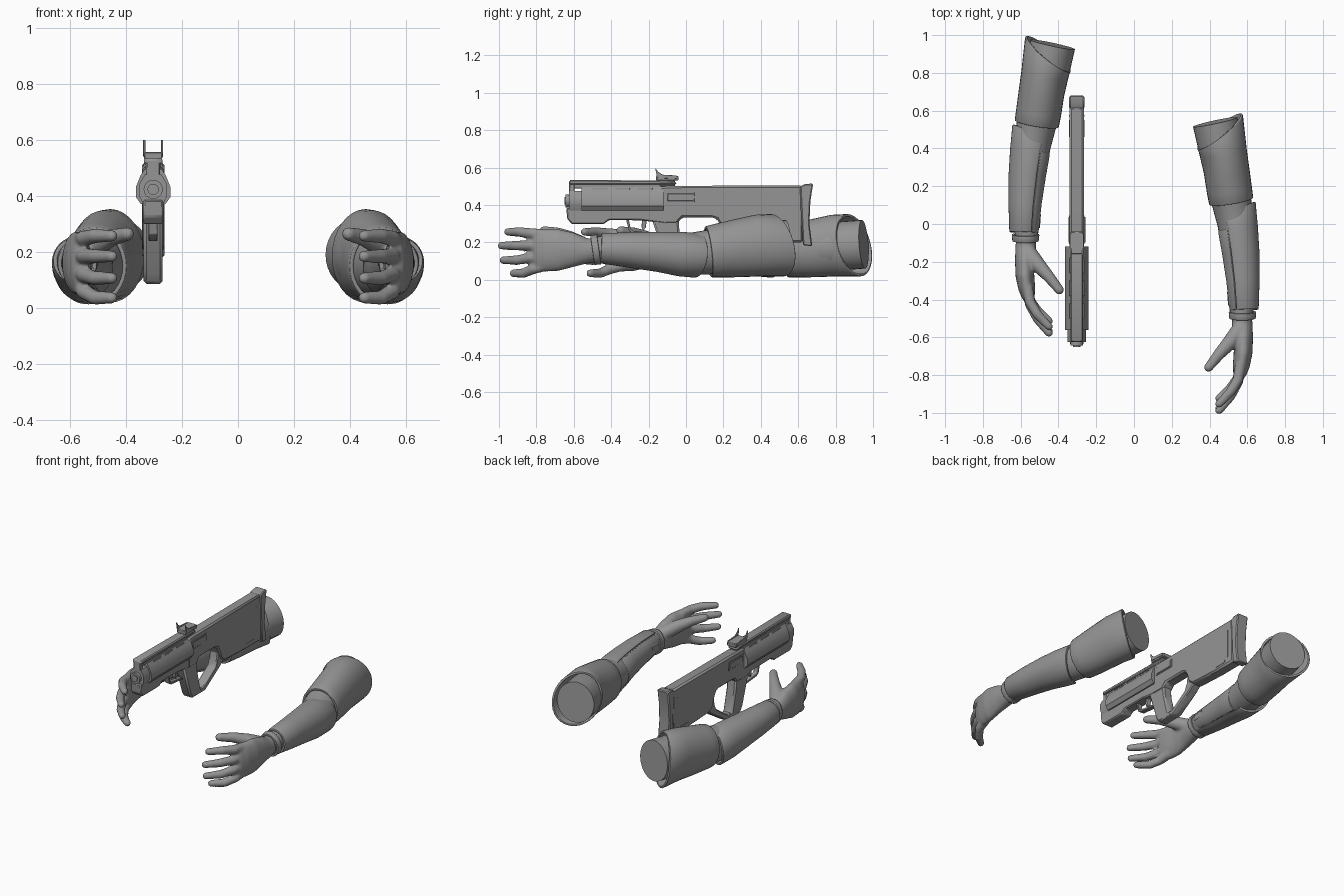
import bpy, bmesh, math
from mathutils import Vector

cube = bpy.data.objects.get("Cube")
if cube:
    bpy.data.objects.remove(cube)

grey = bpy.data.materials.new("plain grey")
grey.use_nodes = True
grey.diffuse_color = (0.3, 0.3, 0.3, 1)
grey.node_tree.nodes["Principled BSDF"].inputs["Base Color"].default_value = (0.3, 0.3, 0.3, 1)
made = []


def finish(name, bm):
    bmesh.ops.recalc_face_normals(bm, faces=bm.faces)
    mesh = bpy.data.meshes.new(name)
    bm.to_mesh(mesh)
    bm.free()
    mesh.materials.append(grey)
    ob = bpy.data.objects.new(name, mesh)
    bpy.context.collection.objects.link(ob)
    made.append(ob)
    return ob


def loft(bm, side, stations, a0=0, a1=360, n=24, start=None):
    """Elliptical rings along a path; a partial angle range leaves an open shell."""
    full = a1 - a0 >= 360
    count = n if full else n + 1
    pts = [Vector(s[:3]) for s in stations]
    rings = []
    for i, (p, s) in enumerate(zip(pts, stations)):
        t = (pts[min(i + 1, len(pts) - 1)] - pts[max(i - 1, 0)]).normalized()
        across = Vector((-t.y, t.x, 0)).normalized()
        up = across.cross(t).normalized()
        if up.z < 0:
            up = -up
        ring = []
        for k in range(count):
            a = math.radians(a0 + (a1 - a0) * k / n)
            q = p + across * s[3] * math.cos(a) + up * s[4] * math.sin(a)
            if start and i == 0:
                q.y += start(a)
            # the right arm is the mirrored left arm, set further back
            ring.append(bm.verts.new((q.x * side, q.y + (0.41 if side < 0 else 0), q.z)))
        rings.append(ring)
    for r, s in zip(rings, rings[1:]):
        for k in range(n):
            j = (k + 1) % count
            bm.faces.new((r[k], r[j], s[j], s[k]))
    if full:
        bm.faces.new(rings[0])
        bm.faces.new(rings[-1])


def shell(name, side, stations, a0, a1, start=None, thick=0.014):
    bm = bmesh.new()
    loft(bm, side, stations, a0, a1, 32, start)
    if a1 - a0 >= 360:
        caps = [f for f in bm.faces if len(f.verts) > 4]
        bmesh.ops.delete(bm, geom=caps, context='FACES_ONLY')
    ob = finish(name, bm)
    mod = ob.modifiers.new("thickness", 'SOLIDIFY')
    mod.thickness, mod.offset = thick, 0
    mod = ob.modifiers.new("edge", 'BEVEL')
    mod.width, mod.segments, mod.limit_method = 0.003, 2, 'ANGLE'


def arm(label, side):
    # under sleeve
    bm = bmesh.new()
    loft(bm, side, [(.43, .54, .19, .12, .13), (.46, .4, .18, .118, .13), (.49, .25, .165, .113, .125),
                    (.52, .1, .145, .104, .118), (.54, 0, .14, .098, .108), (.56, -.2, .155, .084, .088),
                    (.57, -.4, .165, .066, .074), (.57, -.5, .16, .058, .068)], n=32)
    finish(label + "_sleeve", bm)
    # upper arm guard, longer on the outside
    shell(label + "_upper_guard", side,
          [(.455, .46, .185, .118, .16), (.475, .38, .183, .116, .158), (.492, .27, .168, .114, .148),
           (.505, .18, .157, .113, .138), (.515, .12, .15, .111, .13)], 0, 360,
          lambda a: .03 + .06 * math.cos(a) - .03 * math.sin(a))
    # forearm guard and its inner panel
    fore = [(.535, .06, .13, .103, .112), (.548, -.03, .138, .102, .112), (.562, -.15, .15, .095, .1),
            (.574, -.3, .16, .084, .088), (.58, -.455, .168, .073, .073)]
    shell(label + "_forearm_guard", side, fore, -122, 118, lambda a: .04 * math.cos(a))
    shell(label + "_inner_panel", side, [(x, y, z, a - .004, b - .004) for x, y, z, a, b in fore[1:]],
          122, 234, None, .01)
    # wrist cuff
    shell(label + "_cuff", side, [(.574, -.465, .163, .066, .074), (.574, -.5, .158, .063, .072)], 0, 360)
    # hand: palm, thumb and fingers fused together
    bm = bmesh.new()
    loft(bm, side, [(.57, -.46, .16, .05, .06), (.573, -.53, .155, .055, .068), (.578, -.6, .16, .052, .092),
                    (.578, -.68, .16, .05, .112), (.568, -.75, .157, .045, .114), (.558, -.8, .155, .034, .105),
                    (.55, -.82, .155, .015, .09)])
    digits = [[(.56, -.56, .19), (.505, -.63, .225), (.45, -.69, .25), (.39, -.765, .264)]]
    for z0, z1, tip in [(.24, .256, -.955), (.185, .183, -.99), (.13, .105, -.98), (.08, .035, -.925)]:
        run = tip + .77
        digits.append([(.565, -.74, z0), (.55, -.77 + run * .3, (z0 + z1) / 2),
                       (.51, -.77 + run * .65, z1), (.448, tip, z1)])
    for i, path in enumerate(digits):
        radii = (.045, .04, .031, .024) if i == 0 else (.03, .028, .026, .021)
        st = [(*p, r, r) for p, r in zip(path, radii)]
        end = Vector(path[-1])
        d = (end - Vector(path[-2])).normalized()
        st += [(*(end + d * .011), .016, .016), (*(end + d * .017), .006, .006)]
        loft(bm, side, st, n=16)
    ob = finish(label + "_hand", bm)
    mod = ob.modifiers.new("fuse", 'REMESH')
    mod.mode, mod.voxel_size, mod.use_smooth_shade = 'VOXEL', 0.008, True
    mod = ob.modifiers.new("soften", 'SMOOTH')
    mod.factor, mod.iterations = 0.5, 5
    # strap clip inside the wrist
    bm = bmesh.new()
    loft(bm, side, [(.507, -.36, .17, .014, .03), (.512, -.43, .17, .014, .025)], n=8)
    finish(label + "_strap_clip", bm)


arm("left", 1)
arm("right", -1)

GX = -.303


def prism(name, pts, half, bevel=.006, x=0):
    """Side outline (y, z) extruded across the width."""
    bm = bmesh.new()
    face = bm.faces.new([bm.verts.new((GX + x - half, y, z)) for y, z in pts])
    out = bmesh.ops.extrude_face_region(bm, geom=[face])
    new = [v for v in out["geom"] if isinstance(v, bmesh.types.BMVert)]
    bmesh.ops.translate(bm, verts=new, vec=(2 * half, 0, 0))
    ob = finish(name, bm)
    if bevel:
        mod = ob.modifiers.new("edge", 'BEVEL')
        mod.width, mod.segments, mod.limit_method = bevel, 1, 'ANGLE'
    return ob


def box(name, y0, y1, z0, z1, half, bevel=.004, x=0):
    return prism(name, [(y0, z0), (y1, z0), (y1, z1), (y0, z1)], half, bevel, x)


def bar(name, section, y0, y1):
    """Front outline (x, z) extruded along the barrel."""
    bm = bmesh.new()
    rings = [[bm.verts.new((GX + x, y, z)) for x, z in section] for y in (y0, y1)]
    n = len(section)
    for k in range(n):
        j = (k + 1) % n
        bm.faces.new((rings[0][k], rings[0][j], rings[1][j], rings[1][k]))
    for r in rings:
        bm.faces.new(r)
    return finish(name, bm)


def mirrored(half):
    return half + [(-x, z) for x, z in reversed(half)]


# receiver, stock and thumbhole frame
prism("receiver_stock", [(-.14, .495), (-.1, .502), (.62, .505), (.625, .2), (.45, .2), (.24, .21), (.2, .24),
                         (.185, .29), (.165, .325), (.14, .333), (-.02, .333), (-.05, .3), (-.14, .3)], .038, .01)
prism("butt_plate", [(.61, .5), (.635, .512), (.68, .515), (.665, .42), (.66, .3), (.675, .18), (.625, .185)], .04)
prism("grip", [(-.185, .33), (-.04, .33), (-.035, .26), (0, .12), (.035, .085), (-.09, .085), (-.115, .12)], .034, .01)
prism("thumbhole_strut", [(.18, .29), (.24, .215), (.2, .18), (.05, .085), (-.03, .085), (-.02, .12),
                          (.03, .115), (.155, .2), (.172, .24)], .03)
# trigger and its guard
prism("trigger", [(-.235, .32), (-.21, .32), (-.215, .28), (-.23, .262), (-.238, .285)], .012, .002)
prism("trigger_guard", [(-.32, .32), (-.305, .32), (-.295, .27), (-.28, .262), (-.17, .25),
                        (-.17, .237), (-.285, .248), (-.305, .262)], .016, .002)

# fore end, nose and barrel
bar("fore_end", mirrored([(.03, .495), (.046, .47), (.062, .43), (.062, .395), (.044, .37)]), -.56, -.12)
bar("nose", mirrored([(.03, .475), (.05, .44), (.05, .4), (.036, .37)]), -.625, -.55)
prism("fore_end_base", [(-.64, .385), (-.1, .385), (-.1, .3), (-.24, .318), (-.41, .32), (-.44, .298),
                        (-.61, .298), (-.635, .325)], .036)
for name, r, y0, y1 in [("barrel", .034, -.643, -.5), ("muzzle", .02, -.65, -.6)]:
    bar(name, [(r * math.cos(k * math.pi / 10), .422 + r * math.sin(k * math.pi / 10)) for k in range(20)], y0, y1)
# raised top rail with its base
box("rail_base", -.61, -.06, .488, .515, .022)
prism("top_rail", [(-.625, .51), (-.05, .51), (-.05, .522), (-.1, .53), (-.615, .535), (-.625, .53)], .033)
box("front_post", -.625, -.595, .45, .52, .025)

# side details on both faces
for s in (-1, 1):
    box("port_frame", -.105, .045, .415, .468, .003, .001, s * .039)
    box("port_cover", -.098, .038, .422, .461, .003, .001, s * .042)
    box("stock_panel", .57, .578, .25, .44, .002, 0, s * .038)
    box("stock_slot", .46, .55, .222, .238, .002, 0, s * .038)
    for k in range(3):
        y = -.5 + k * .12
        box("vent", y, y + .08, .482, .492, .003, .001, s * .036)
    # sight ears
    prism("sight_ear", [(-.155, .545), (-.165, .6), (-.15, .578), (-.125, .562), (-.05, .558), (-.05, .54)],
          .004, .001, s * .032)
box("sight_base", -.16, -.04, .53, .556, .033)
box("sight_mount", -.14, -.06, .5, .54, .026)

# smooth rounded parts, keep hard edges crisp
bpy.ops.object.select_all(action='DESELECT')
for ob in made:
    ob.select_set(True)
bpy.context.view_layer.objects.active = made[0]
bpy.ops.object.shade_smooth_by_angle(angle=math.radians(35))
